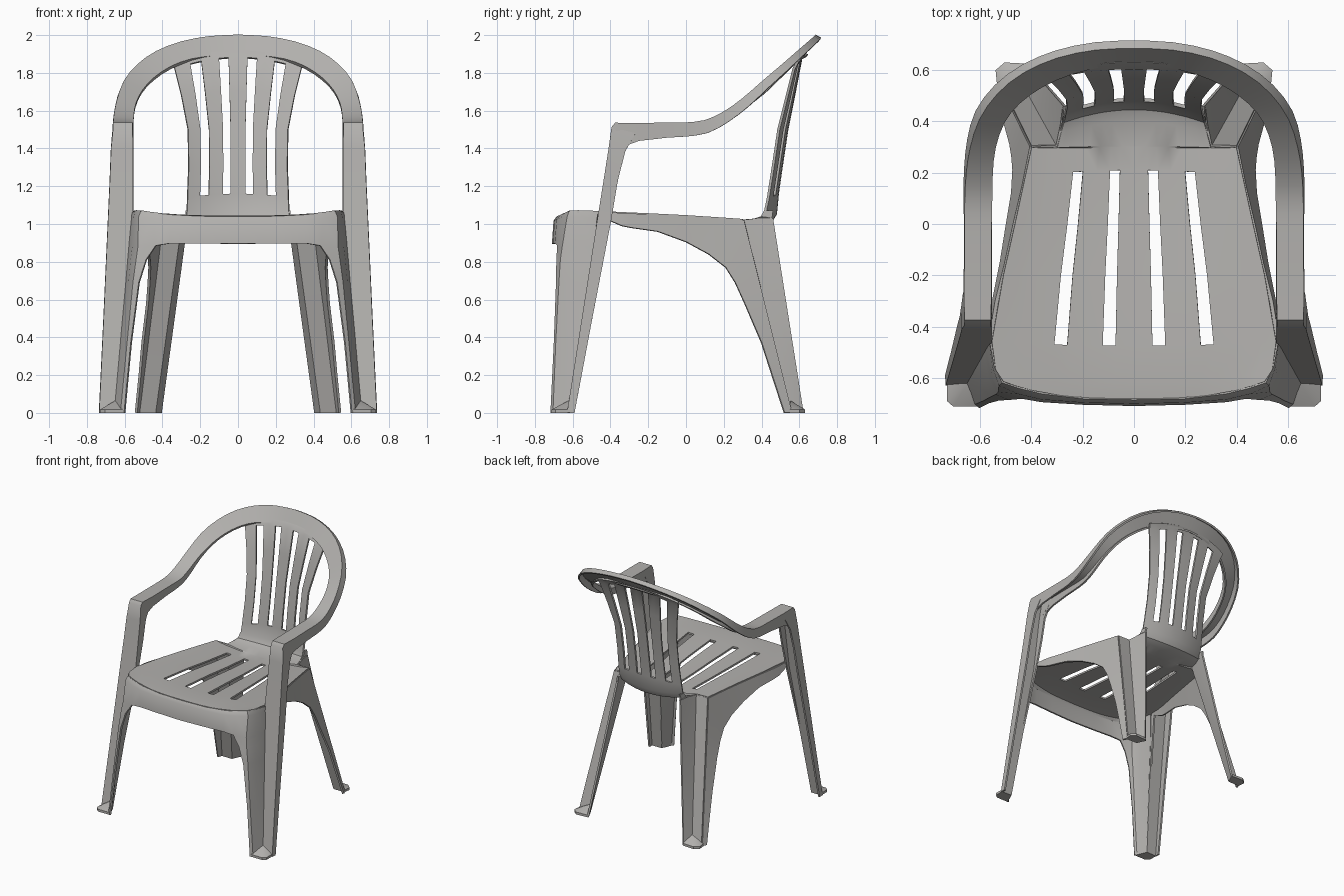
import bpy, bmesh, math
from mathutils import Vector

plastic = bpy.data.materials.new("grey plastic")
plastic.diffuse_color = (0.45, 0.44, 0.425, 1)


def finish(name, bm, thick=0.014):
    """Turn a right-half shell into a mirrored, thickened, smooth part."""
    bmesh.ops.recalc_face_normals(bm, faces=bm.faces)
    me = bpy.data.meshes.new(name)
    bm.to_mesh(me)
    bm.free()
    me.materials.append(plastic)
    ob = bpy.data.objects.new(name, me)
    bpy.context.collection.objects.link(ob)
    m = ob.modifiers.new("mirror", 'MIRROR')
    m.use_clip = True
    m.merge_threshold = 0.0005
    if thick:
        s = ob.modifiers.new("shell", 'SOLIDIFY')
        s.thickness, s.offset = thick, 0
    bpy.ops.object.select_all(action='DESELECT')
    ob.select_set(True)
    bpy.context.view_layer.objects.active = ob
    bpy.ops.object.convert(target='MESH')
    bpy.ops.object.shade_smooth_by_angle(angle=math.radians(35))
    return ob


def loft(bm, rows, skip=lambda i, j: False):
    """Skin a grid of points, leaving out the cells that skip() names."""
    vs = [[bm.verts.new(p) for p in r] for r in rows]
    for i in range(len(vs) - 1):
        for j in range(len(vs[i]) - 1):
            if not skip(i, j):
                bm.faces.new((vs[i][j], vs[i][j + 1], vs[i + 1][j + 1], vs[i + 1][j]))
    bmesh.ops.remove_doubles(bm, verts=bm.verts, dist=0.0005)
    loose = [v for v in bm.verts if not v.link_faces]
    bmesh.ops.delete(bm, geom=loose, context='VERTS')


# Seat and backrest: one bent sheet with slots.
# rows: centre y, centre z, edge y, edge z, half width
sheet = [
    (-.68, 1.035, -.615, 1.065, .51), (-.62, 1.038, -.57, 1.066, .54),
    (-.475, 1.03, -.46, 1.062, .555), (-.2, 1.015, -.2, 1.05, .51),
    (0, 1.0, 0, 1.04, .465), (.21, .99, .185, 1.028, .425),
    (.30, .987, .30, 1.02, .40), (.305, .987, .303, 1.02, .30),
    (.40, .992, .36, 1.022, .285), (.45, 1.012, .40, 1.035, .275),
    (.475, 1.055, .42, 1.07, .27), (.485, 1.16, .435, 1.14, .268),
    (.505, 1.3, .46, 1.3, .262), (.535, 1.5, .49, 1.5, .265),
    (.575, 1.7, .535, 1.68, .30), (.61, 1.88, .57, 1.82, .335),
    (.637, 1.915, .59, 1.86, .345)]
seat_cols = (0, .13, .22, .34, .47, .56, .78, .9, 1)
back_cols = (0, .15, .30, .44, .58, .755, .85, .93, 1)
grid = []
for i, (yc, zc, ye, ze, w) in enumerate(sheet):
    cols = seat_cols if i < 7 else back_cols
    p = 3 if i < 2 else 2
    grid.append([(f * w, yc + (ye - yc) * f ** p, zc + (ze - zc) * f ** p) for f in cols])
bm = bmesh.new()
loft(bm, grid, lambda i, j: j in (1, 4) and (2 <= i < 5 or 11 <= i < 15))
finish("seat_and_backrest", bm)

# Front apron running round the corner into the front legs
bm = bmesh.new()
apron = [
    [(0, -.68, 1.035), (.2, -.676, 1.037), (.36, -.657, 1.045), (.45, -.635, 1.056),
     (.51, -.615, 1.065), (.54, -.55, 1.066), (.555, -.465, 1.06)],
    [(0, -.695, 1.015), (.2, -.69, 1.017), (.36, -.678, 1.022), (.45, -.657, 1.03),
     (.522, -.625, 1.035), (.546, -.555, 1.035), (.557, -.47, 1.03)],
    [(0, -.703, .895), (.2, -.698, .897), (.36, -.688, .897), (.435, -.675, .885),
     (.525, -.65, .88), (.553, -.59, .88), (.572, -.487, .88)]]
leg = [
    apron[2][3:],
    [(.485, -.68, .81), (.535, -.66, .81), (.562, -.6, .81), (.578, -.498, .81)],
    [(.523, -.682, .69), (.551, -.668, .69), (.573, -.61, .69), (.588, -.517, .69)],
    [(.565, -.694, .37), (.582, -.685, .37), (.6, -.63, .37), (.617, -.567, .37)],
    [(.60, -.712, 0), (.617, -.70, 0), (.633, -.66, 0), (.65, -.625, 0)]]
loft(bm, apron)
loft(bm, leg)
finish("front_apron_and_legs", bm)

# Rail: front strip of the leg, armrest and back arch in one folded band.
# rows: outer edge xyz, inner edge xyz, outer flange depth, inner flange depth
lower = [
    (.73, -.625, 0, .65, -.625, 0, .035, .006),
    (.706, -.545, .51, .605, -.545, .51, .05, .006),
    (.683, -.465, 1.02, .56, -.465, 1.02, .068, .03),
    (.673, -.43, 1.24, .56, -.43, 1.24, .07, .055),
    (.667, -.405, 1.4, .56, -.405, 1.4, .085, .065),
    (.66, -.388, 1.51, .56, -.388, 1.51, .125, .105),
    (.66, -.372, 1.53, .56, -.372, 1.53, .13, .11),
    (.658, -.25, 1.53, .56, -.25, 1.53, .09, .07),
    (.656, -.1, 1.532, .56, -.1, 1.532, .075, .055)]
upper = [
    (.656, 0, 1.533, .56, 0, 1.533, .07, .05),
    (.655, .1, 1.545, .558, .1, 1.54, .065, .045),
    (.65, .2, 1.59, .556, .2, 1.58, .055, .04),
    (.635, .3, 1.66, .545, .3, 1.64, .05, .03),
    (.60, .41, 1.755, .51, .40, 1.71, .045, .025),
    (.53, .51, 1.84, .45, .475, 1.775, .04, .02),
    (.43, .59, 1.91, .36, .54, 1.835, .035, .018),
    (.30, .648, 1.96, .25, .588, 1.875, .032, .015),
    (.15, .68, 1.988, .12, .62, 1.893, .03, .015),
    (0, .687, 1.996, 0, .63, 1.9, .03, .015)]


def smooth(rows):
    """Catmull-Rom curve with one extra station between given ones."""
    out = []
    for i in range(len(rows) - 1):
        a, b, c = rows[max(i - 1, 0)], rows[i], rows[i + 1]
        d = rows[min(i + 2, len(rows) - 1)]
        out += [b, tuple((9 * (q + r) - p - s) / 16 for p, q, r, s in zip(a, b, c, d))]
    return out + [rows[-1]]


st = lower + smooth(upper)
band = []
for i, r in enumerate(st):
    o, n = Vector(r[:3]), Vector(r[3:6])
    a, b = st[max(i - 1, 0)], st[min(i + 1, len(st) - 1)]
    tan = Vector(b[:3]) + Vector(b[3:6]) - Vector(a[:3]) - Vector(a[3:6])
    if i == len(st) - 1:
        tan = Vector((-1, 0, 0))
    d = tan.cross(o - n).normalized()
    if i == 0:
        d = Vector((0, 1, 0))
    band.append([o + d * r[6], o, n, n + d * r[7]])
bm = bmesh.new()
loft(bm, band)
finish("arm_and_back_rail", bm)


# Side skirts flowing into the outer face of the back legs
def down(a, b, z):
    """Point at height z on the leg line from a (seat) to b (floor)."""
    return Vector(a).lerp(Vector(b), (a[2] - z) / (a[2] - b[2]))


fold = ((.40, .30, 1.02), (.525, .555, 0))
valley = ((.30, .303, 1.02), (.44, .555, 0))
skirt = [
    ((.555, -.465, 1.06), (.56, -.41, 1.02)), ((.545, -.36, 1.058), (.555, -.34, .99)),
    ((.535, -.3, 1.055), (.545, -.29, .98)), ((.50, -.16, 1.047), (.517, -.15, .96)),
    ((.465, 0, 1.04), (.493, 0, .905)), ((.43, .15, 1.03), (.473, .12, .84)),
    (fold[0], (.468, .21, .77)), (down(*fold, .8), (.472, .26, .69)),
    (down(*fold, .6), (.48, .31, .58)), (down(*fold, .37), (.505, .40, .37)),
    (down(*fold, .2), (.52, .455, .2)), (fold[1], (.54, .52, 0))]
bm = bmesh.new()
loft(bm, skirt)
finish("side_skirts", bm)

# Back leg: rear-facing strip, then the wall that runs on to the back edge
bm = bmesh.new()
mid = ((.282, .38, 1.03), (.425, .59, 0))
rear = ((.27, .46, 1.03), (.41, .62, 0))
heights = (.97, .75, .5, .25, 0)
rows = [[c[0] for c in (fold, valley, mid, rear)]]
rows += [[down(*c, z) for c in (fold, valley, mid, rear)] for z in heights]
loft(bm, rows)
# web closing the wall against the bend of the backrest
loft(bm, [[(.285, .36, 1.022), (.275, .40, 1.035), (.27, .42, 1.07)],
          [(.282, .40, 1.03), (.272, .455, 1.03), (.265, .46, 1.07)]])
finish("back_legs", bm)


# Feet: small sloped pads filling the folded corner of each leg
def foot(name, outline, peak):
    bm = bmesh.new()
    pts = [(x, y, z) for x, y in outline for z in (0, .018)] + [peak]
    bmesh.ops.convex_hull(bm, input=[bm.verts.new(p) for p in pts])
    finish(name, bm, 0)


foot("front_feet", [(.60, -.712), (.705, -.712), (.73, -.69), (.73, -.62), (.65, -.62)],
     (.65, -.622, .065))
foot("back_feet", [(.41, .625), (.505, .63), (.54, .60), (.535, .55), (.44, .55)],
     (.44, .553, .065))
